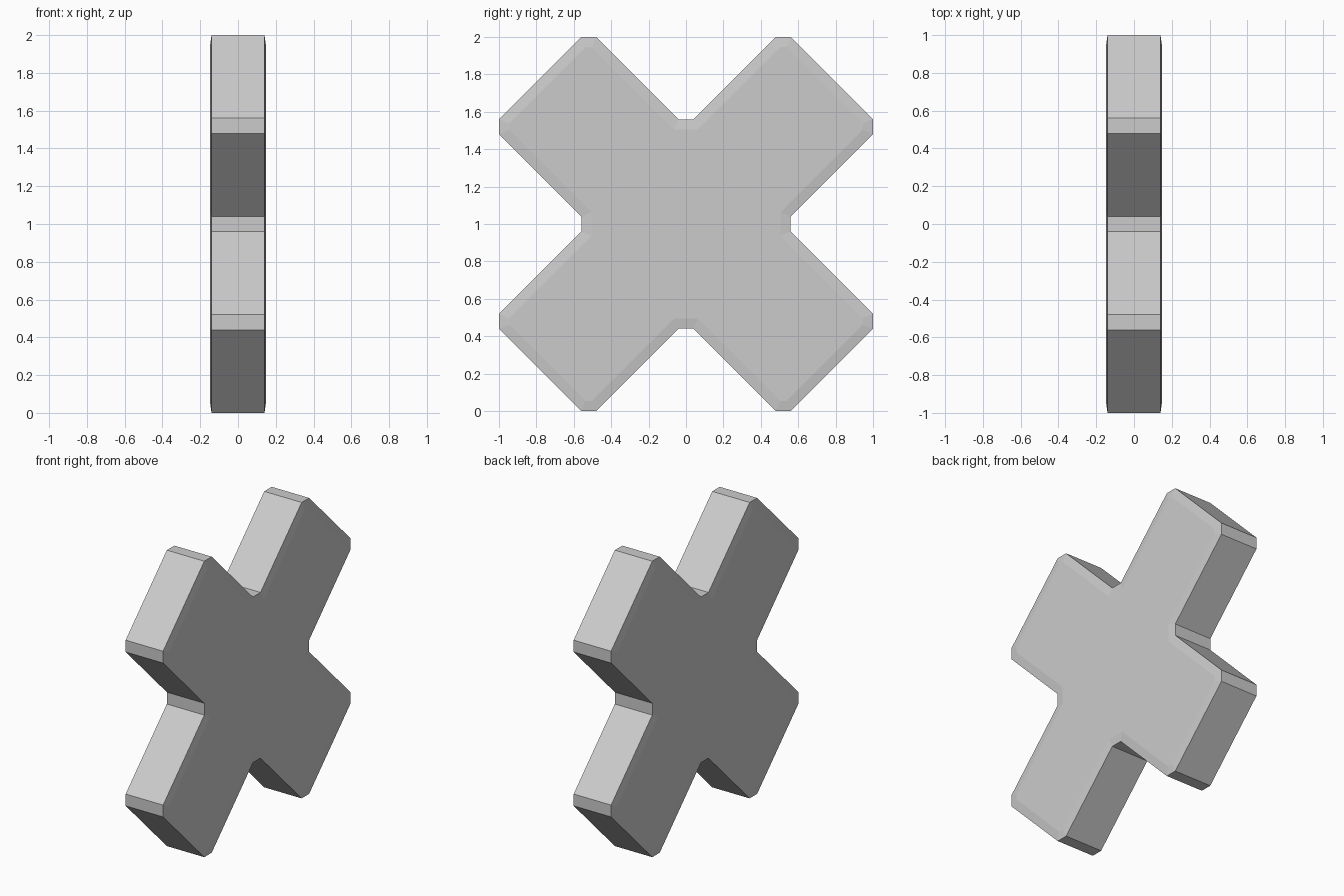
import bpy, bmesh

if "Cube" in bpy.data.objects:
    bpy.data.objects.remove(bpy.data.objects["Cube"])

HALF = 0.14      # half thickness at the rim
INSET = 0.055    # width of the shallow face bevel
RISE = 0.008     # height of the shallow face bevel

# One quadrant of the cross outline (y, z), mirrored into all four
quad = [(0.04, 0.56), (0.48, 1), (0.56, 1), (1, 0.56), (1, 0.48), (0.56, 0.04)]
outline = (quad
           + [(y, -z) for y, z in reversed(quad)]
           + [(-y, -z) for y, z in quad]
           + [(-y, z) for y, z in reversed(quad)])

# Extruded cross plate
bm = bmesh.new()
base = bm.faces.new([bm.verts.new((-HALF, y, z + 1)) for y, z in outline])
ext = bmesh.ops.extrude_face_region(bm, geom=[base], use_keep_orig=True)
moved = [g for g in ext["geom"] if isinstance(g, bmesh.types.BMVert)]
bmesh.ops.translate(bm, verts=moved, vec=(2 * HALF, 0, 0))
bmesh.ops.recalc_face_normals(bm, faces=bm.faces)

# Shallow bevel around both broad faces
for face in [f for f in bm.faces if len(f.verts) > 4]:
    bmesh.ops.inset_region(bm, faces=[face], thickness=INSET, depth=RISE,
                           use_even_offset=True)

mesh = bpy.data.meshes.new("cross_plate")
bm.to_mesh(mesh)
bm.free()
obj = bpy.data.objects.new("cross_plate", mesh)
bpy.context.collection.objects.link(obj)
